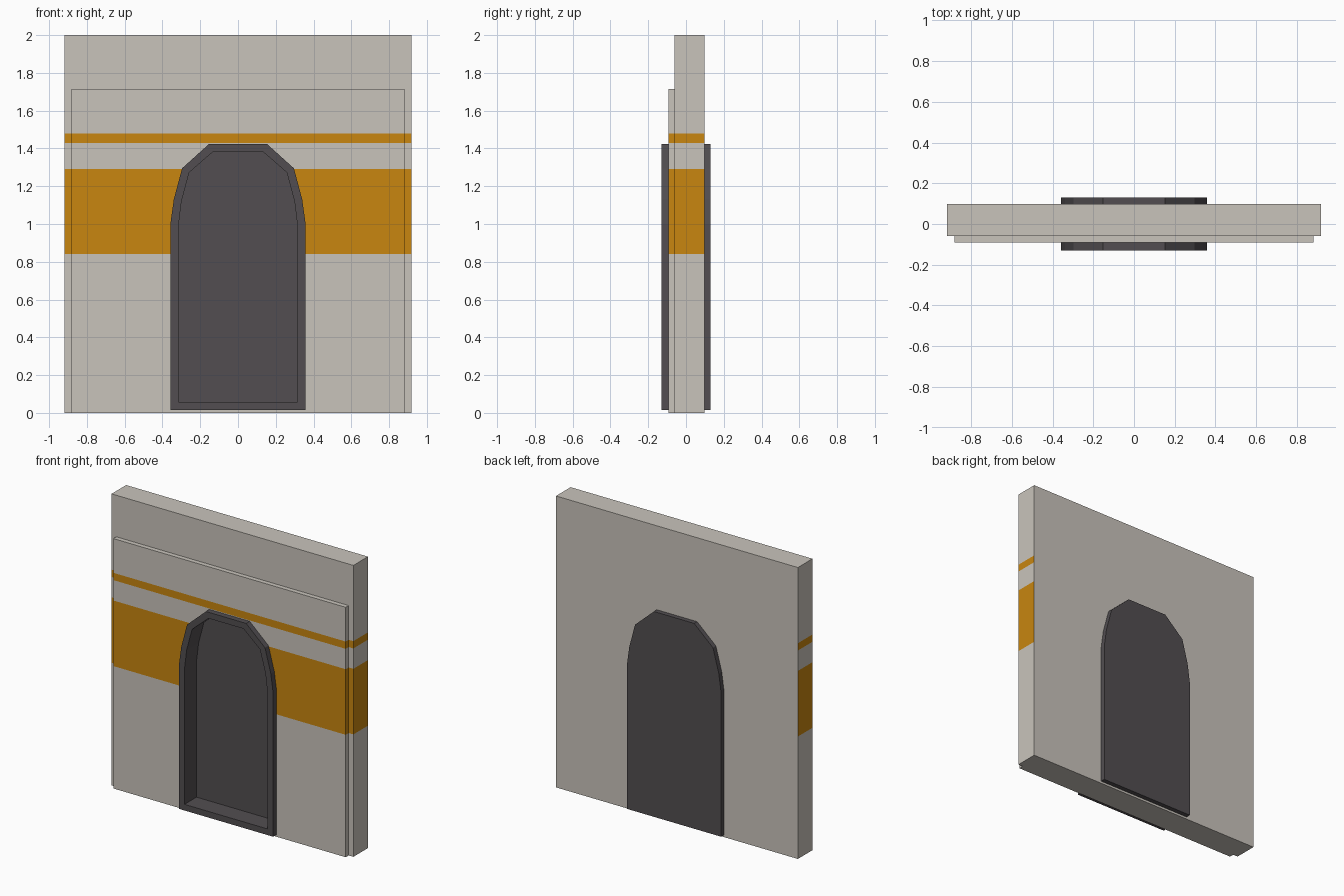
import bpy, bmesh
from mathutils import Vector

if "Cube" in bpy.data.objects:
    bpy.data.objects.remove(bpy.data.objects["Cube"])


def material(name, rgb):
    m = bpy.data.materials.new(name)
    m.diffuse_color = (*rgb, 1)
    m.use_nodes = True
    m.node_tree.nodes["Principled BSDF"].inputs["Base Color"].default_value = m.diffuse_color
    return m


STONE = material("pale stone", (0.584, 0.552, 0.500))
OCHRE = material("ochre paint", (0.578, 0.238, 0.005))
DARK = material("dark metal", (0.084, 0.076, 0.082))

BANDS = [(0.84, 1.29), (1.43, 1.48)]
OUTER = [(0.358, 0.015), (0.358, 1.0), (0.34, 1.13), (0.296, 1.295), (0.153, 1.424)]
INNER = [(0.315, 0.057), (0.315, 0.99), (0.299, 1.12), (0.258, 1.273), (0.133, 1.382)]
MIDDLE = [((a + c) / 2, (b + d) / 2) for (a, b), (c, d) in zip(OUTER, INNER)]


def arch(half, y):
    """Full arch outline at depth y, mirrored from its right half."""
    pts = half + [(-x, z) for x, z in reversed(half)]
    return [Vector((x, y, z)) for x, z in pts]


def loft(name, rings, mat):
    """Join successive outlines with quads and cap both ends."""
    bm = bmesh.new()
    loops = [[bm.verts.new(p) for p in r] for r in rings]
    n = len(loops[0])
    for a, b in zip(loops, loops[1:]):
        for i in range(n):
            j = (i + 1) % n
            bm.faces.new((a[i], a[j], b[j], b[i]))
    bm.faces.new(loops[0])
    bm.faces.new(loops[-1])
    bmesh.ops.recalc_face_normals(bm, faces=bm.faces)
    return finish(name, bm, [mat])


def finish(name, bm, mats):
    me = bpy.data.meshes.new(name)
    bm.to_mesh(me)
    bm.free()
    for m in mats:
        me.materials.append(m)
    ob = bpy.data.objects.new(name, me)
    bpy.context.collection.objects.link(ob)
    return ob


def slab(name, x, y0, y1, top, cutter):
    """Wall slab with the doorway cut out and painted bands on front and ends."""
    bm = bmesh.new()
    bmesh.ops.create_cube(bm, size=1)
    for v in bm.verts:
        v.co = Vector((v.co.x * 2 * x, (y0 + y1) / 2 + v.co.y * (y1 - y0), (v.co.z + 0.5) * top))
    ob = finish(name, bm, [STONE, OCHRE])
    mod = ob.modifiers.new("doorway", 'BOOLEAN')
    mod.operation, mod.solver, mod.object = 'DIFFERENCE', 'EXACT', cutter
    deps = bpy.context.evaluated_depsgraph_get()
    bm = bmesh.new()
    bm.from_object(ob, deps)
    ob.modifiers.clear()
    for z in [z for band in BANDS for z in band]:
        bmesh.ops.bisect_plane(bm, geom=bm.verts[:] + bm.edges[:] + bm.faces[:],
                               plane_co=(0, 0, z), plane_no=(0, 0, 1))
    bm.normal_update()
    for f in bm.faces:
        z = f.calc_center_median().z
        painted = any(a < z < b for a, b in BANDS) and f.normal.y < 0.5
        f.material_index = 1 if painted else 0
    bm.to_mesh(ob.data)
    bm.free()
    return ob


# Doorway cutter, hidden behind the door frame's rim
cutter = loft("doorway_cutter", [arch(MIDDLE, -0.3), arch(MIDDLE, 0.3)], DARK)
cutter.hide_render = True

# Main wall and thin raised front panel
slab("wall", 0.918, -0.06, 0.098, 2.0, cutter)
slab("front_panel", 0.882, -0.092, -0.06, 1.715, cutter)
bpy.data.objects.remove(cutter)

# Arched door: flat back, raised rim, deep recess at the front
loft("arched_door", [arch(OUTER, 0.13), arch(OUTER, -0.13),
                     arch(INNER, -0.13), arch(INNER, 0.0)], DARK)
